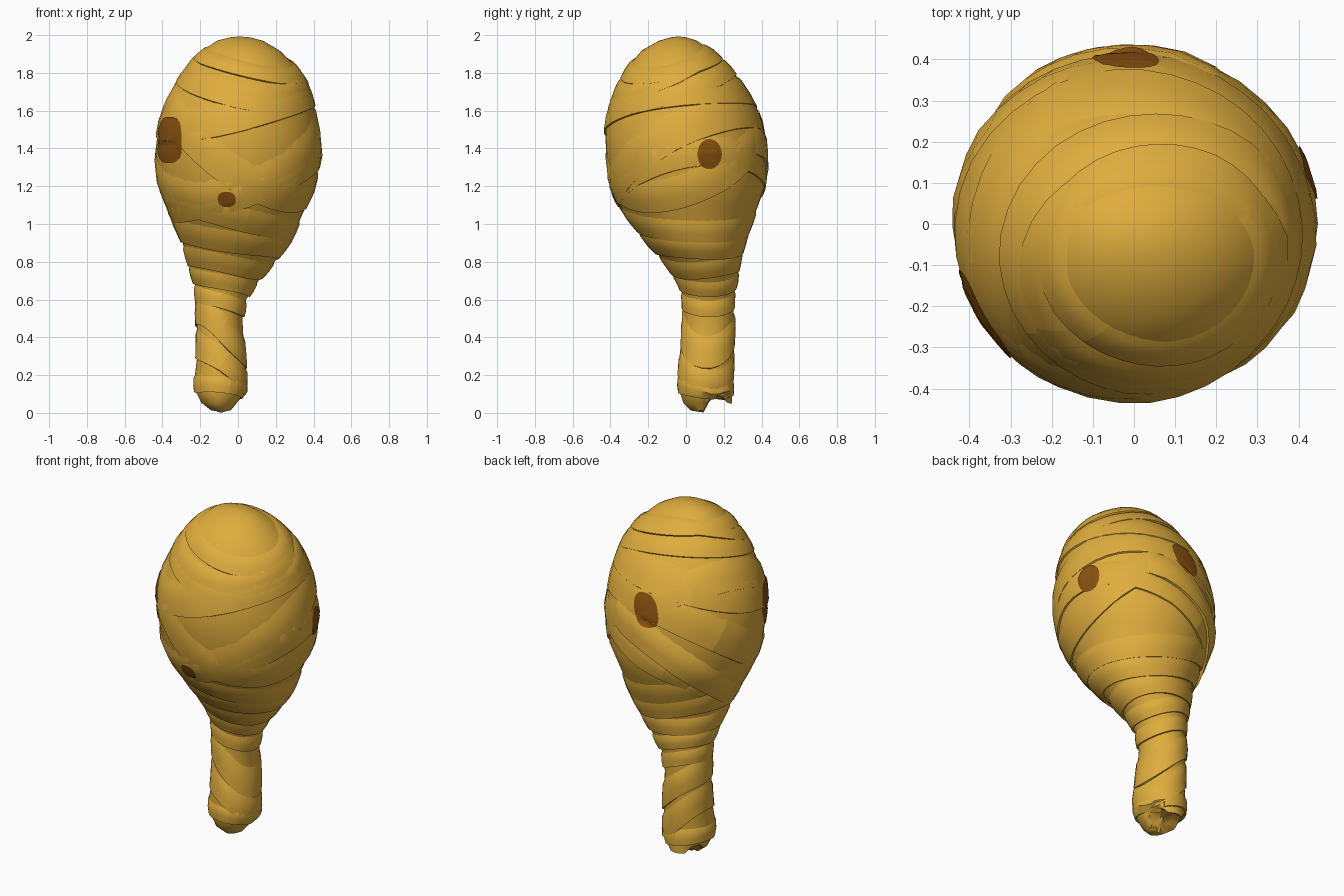
import bpy, math, random
from mathutils import Vector, Matrix
from mathutils.bvhtree import BVHTree

if "Cube" in bpy.data.objects:
    bpy.data.objects.remove(bpy.data.objects["Cube"])

random.seed(4)


def material(name, col):
    m = bpy.data.materials.new(name)
    m.diffuse_color = (*col, 1)
    m.use_nodes = True
    m.node_tree.nodes["Principled BSDF"].inputs["Base Color"].default_value = m.diffuse_color
    return m


GOLD = material("golden cloth", (0.74, 0.42, 0.048))
BROWN = material("dark brown", (0.25, 0.083, 0.005))


def make(name, verts, faces, mat, angle=30):
    me = bpy.data.meshes.new(name)
    me.from_pydata(verts, [], faces)
    me.materials.append(mat)
    ob = bpy.data.objects.new(name, me)
    bpy.context.collection.objects.link(ob)
    bpy.ops.object.select_all(action='DESELECT')
    ob.select_set(True)
    bpy.context.view_layer.objects.active = ob
    bpy.ops.object.shade_smooth_by_angle(angle=math.radians(angle))
    return ob


# Club body: height, left, right, front, back
SECTIONS = [
    (0.003, -0.11, -0.07, 0.08, 0.14), (0.012, -0.15, -0.03, 0.02, 0.22),
    (0.05, -0.20, 0.00, -0.02, 0.25),
    (0.11, -0.23, 0.045, -0.04, 0.25), (0.20, -0.235, 0.05, -0.045, 0.25),
    (0.32, -0.22, 0.04, -0.03, 0.255), (0.50, -0.225, 0.03, -0.02, 0.26),
    (0.60, -0.225, 0.05, -0.02, 0.255), (0.68, -0.235, 0.10, -0.04, 0.27),
    (0.80, -0.27, 0.20, -0.12, 0.29), (0.90, -0.30, 0.28, -0.21, 0.315),
    (1.00, -0.34, 0.325, -0.29, 0.35), (1.10, -0.38, 0.37, -0.36, 0.39),
    (1.20, -0.425, 0.415, -0.405, 0.425), (1.38, -0.445, 0.445, -0.43, 0.42),
    (1.50, -0.43, 0.43, -0.435, 0.41), (1.62, -0.395, 0.41, -0.41, 0.375),
    (1.75, -0.33, 0.37, -0.36, 0.30), (1.85, -0.26, 0.30, -0.30, 0.22),
    (1.92, -0.19, 0.225, -0.24, 0.14), (1.97, -0.12, 0.14, -0.15, 0.065),
    (1.988, -0.05, 0.07, -0.09, 0.01)]
N = 44
SHRINK = 0.007
verts, faces = [], []
for z, l, r, f, b in SECTIONS:
    for i in range(N):
        a = math.tau * i / N
        x = (l + r) / 2 + ((r - l) / 2 - SHRINK) * math.cos(a)
        y = (f + b) / 2 + ((b - f) / 2 - SHRINK) * math.sin(a)
        # hollow running across the underside of the handle
        hollow = 0.085 * (1 - abs((y - 0.168) / 0.075) ** 3)
        verts.append(Vector((x, y, max(z, hollow))))
for k in range(len(SECTIONS) - 1):
    for i in range(N):
        j = (i + 1) % N
        faces.append((k * N + i, k * N + j, k * N + N + j, k * N + N + i))
# Close both ends with fans
last = (len(SECTIONS) - 1) * N
tip = len(verts)
verts += [Vector((0.01, -0.04, 1.993)), Vector((-0.09, 0.11, 0.035))]
for i in range(N):
    j = (i + 1) % N
    faces += [(last + i, last + j, tip), (j, i, tip + 1)]
body = make("club_body", verts, faces, GOLD, 40)
tree = BVHTree.FromPolygons(verts, faces)


def spine(z):
    # centre of the body at a height
    for s, t in zip(SECTIONS, SECTIONS[1:]):
        if s[0] <= z <= t[0]:
            k = (z - s[0]) / (t[0] - s[0])
            m = [p + (q - p) * k for p, q in zip(s, t)]
            return Vector(((m[1] + m[2]) / 2, (m[3] + m[4]) / 2, z))


def wrap(name, z, tilt, heading, width, start=0, sweep=360, shift=0, lift=0):
    """Cloth strip around the body, in a plane tilted up towards a heading."""
    h, t = math.radians(heading), math.radians(tilt)
    axis = Vector((-math.cos(h) * math.sin(t), -math.sin(h) * math.sin(t), math.cos(t)))
    side = axis.cross(Vector((0, 0, 1))).normalized()
    c = spine(z)
    section = [(0, -0.012), (0.03, 0.010 + lift), (0.35, 0.012 + lift),
               (0.7, 0.009 + lift), (1, -0.010)]
    steps = max(8, int(36 * sweep / 360))
    phase = random.random() * 6
    vs, fs = [], []
    for i in range(steps + 1):
        f = i / steps
        ang = math.radians(start + sweep * f)
        # open strips sink into the body at both ends
        sink = 0 if sweep == 360 else (lift + 0.02) * max(0, 1 - 6 * min(f, 1 - f))
        d = Matrix.Rotation(ang, 3, axis) @ side
        wob = 0.012 * math.sin(2 * ang + phase) * min(1, width * 5)
        for u, off in section:
            o = c + axis * (shift + width * (u - 0.5) + wob)
            p, n = tree.ray_cast(o + d * 1.2, -d)[:2]
            if p is None:
                p, n = tree.find_nearest(o)[:2]
            vs.append(p + n * (off - sink))
    m = len(section)
    for i in range(steps):
        for j in range(m - 1):
            fs.append((i * m + j, i * m + m + j, i * m + m + j + 1, i * m + j + 1))
    return make(name, vs, fs, GOLD, 35)


# Handle and neck windings
for i, (z, tilt, head, w) in enumerate([
        (0.15, 8, 200, 0.11), (0.28, 40, 190, 0.15), (0.46, 42, 185, 0.15),
        (0.60, 18, 175, 0.10), (0.70, 14, 170, 0.10), (0.80, 10, 165, 0.12),
        (0.92, 10, 180, 0.14), (1.04, 14, 190, 0.15)]):
    wrap(f"handle_wrap_{i + 1}", z, tilt, head, w)

# Broad head windings
for i, (z, tilt, head, w) in enumerate([
        (1.22, 22, 20, 0.18), (1.40, 32, 60, 0.24), (1.45, 38, 150, 0.22),
        (1.66, 14, 40, 0.22)]):
    wrap(f"head_wrap_{i + 1}", z, tilt, head, w)

# Thick loose strip falling across the back
wrap("back_wrap", 1.15, 40, 50, 0.17, start=-100, sweep=160, lift=0.012)

# Rings of cloth spiralling in on the crown
for i, (tilt, head, w, shift) in enumerate([
        (18, 120, 0.12, 0.34), (15, 135, 0.09, 0.45), (24, 110, 0.10, 0.41)]):
    wrap(f"crown_wrap_{i + 1}", 1.42, tilt, head, w, shift=shift)

# Dark gaps between windings, laid as thin plates on the outermost cloth
all_v, all_f = [], []
for o in bpy.context.collection.objects:
    base = len(all_v)
    all_v += [v.co.copy() for v in o.data.vertices]
    all_f += [tuple(base + k for k in p.vertices) for p in o.data.polygons]
outer = BVHTree.FromPolygons(all_v, all_f)


def gap(name, angle, z, half_w, half_h, square, lean=0):
    a = math.radians(angle)
    d = Vector((math.cos(a), math.sin(a), 0))
    side = Vector((-d.y, d.x, 0))
    c = spine(z)
    rings, n = 6, 24
    vs, fs = [], []
    for k in range(rings + 1):
        for i in range(n):
            a = math.tau * i / n
            ca, sa = math.cos(a), math.sin(a)
            q = (abs(ca) ** square + abs(sa) ** square) ** (-1 / square) * k / rings
            o = c + side * (ca * q * half_w + lean * sa * q * half_h)
            o.z += sa * q * half_h
            vs.append(outer.ray_cast(o + d * 1.2, -d)[0] + d * 0.005)
    for k in range(rings):
        for i in range(n):
            j = (i + 1) % n
            fs.append((k * n + i, k * n + n + i, k * n + n + j, k * n + j))
    make(name, vs, fs, BROWN, 40)


gap("gap_front_left", 210, 1.445, 0.125, 0.122, 3)
gap("gap_front_low", 262, 1.13, 0.048, 0.040, 2.5)
gap("gap_right", 17, 1.37, 0.068, 0.08, 2)
gap("gap_back", 93, 1.525, 0.075, 0.09, 2.5, lean=-0.25)
